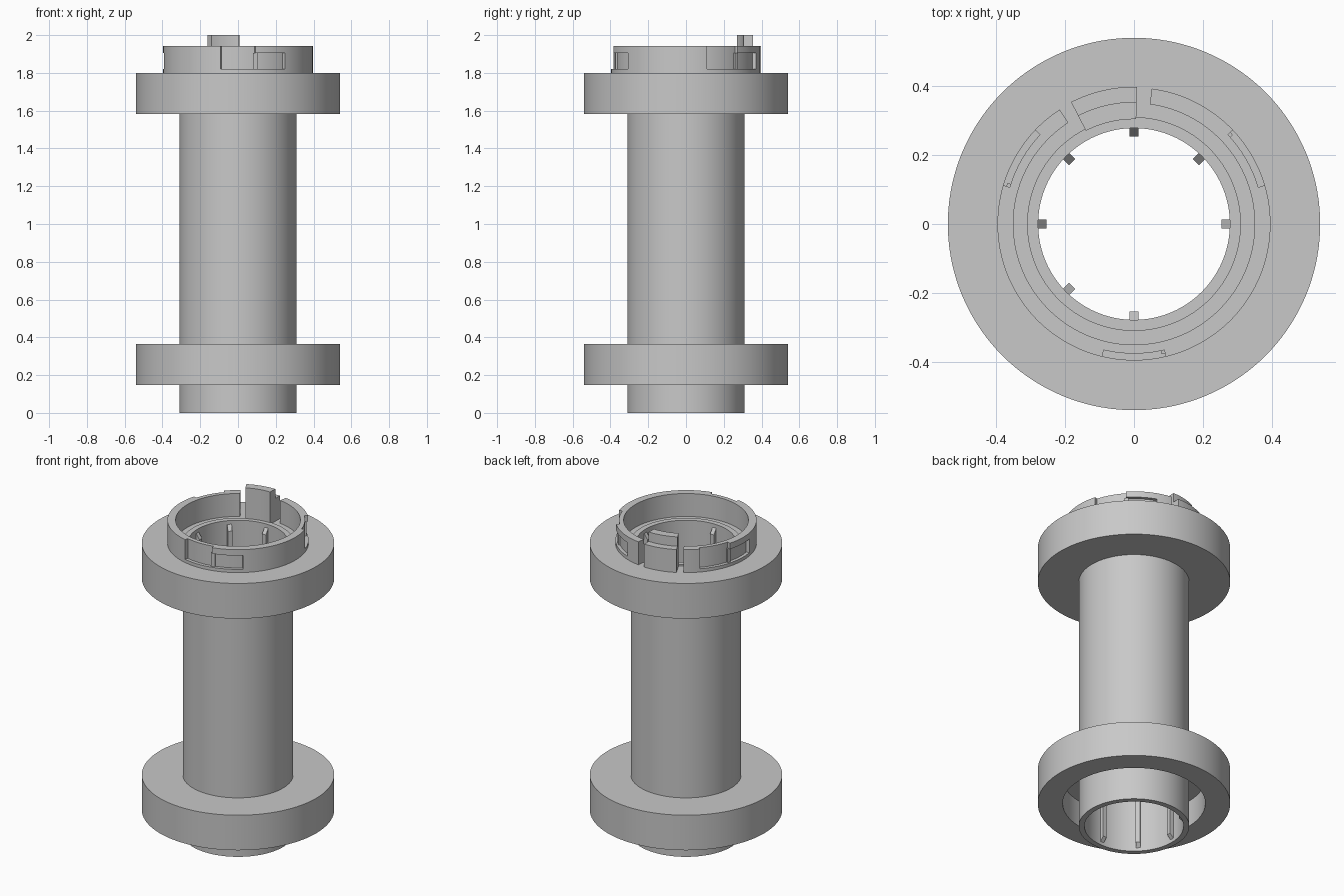
import bpy, bmesh, math

if "Cube" in bpy.data.objects:
    bpy.data.objects.remove(bpy.data.objects["Cube"])

grey = bpy.data.materials.new("light grey plastic")
grey.diffuse_color = (0.58, 0.58, 0.58, 1)
grey.use_nodes = True
grey.node_tree.nodes["Principled BSDF"].inputs["Base Color"].default_value = grey.diffuse_color


def finish(name, bm, smooth=True):
    """Turn a bmesh into a shaded grey object."""
    bmesh.ops.recalc_face_normals(bm, faces=bm.faces)
    me = bpy.data.meshes.new(name)
    bm.to_mesh(me)
    bm.free()
    me.materials.append(grey)
    ob = bpy.data.objects.new(name, me)
    bpy.context.collection.objects.link(ob)
    if smooth:
        shade(ob)
    return ob


def shade(ob):
    bpy.ops.object.select_all(action='DESELECT')
    ob.select_set(True)
    bpy.context.view_layer.objects.active = ob
    bpy.ops.object.shade_smooth_by_angle(angle=math.radians(30))


def lathe(name, profile, a0=0, a1=360):
    """Sweep a closed (radius, z) profile between two angles in degrees."""
    full = a1 - a0 >= 360
    n = max(2, math.ceil((a1 - a0) / 2.5))
    bm = bmesh.new()
    rings = []
    for i in range(n if full else n + 1):
        a = math.radians(a0 + (a1 - a0) * i / n)
        rings.append([bm.verts.new((r * math.cos(a), r * math.sin(a), z))
                      for r, z in profile])
    m = len(profile)
    for i in range(n):
        p, q = rings[i], rings[(i + 1) % len(rings)]
        for j in range(m):
            k = (j + 1) % m
            bm.faces.new((p[j], p[k], q[k], q[j]))
    if not full:
        bm.faces.new(rings[0])
        bm.faces.new(rings[-1])
    return finish(name, bm)


def box_profile(r0, r1, z0, z1):
    return [(r0, z0), (r1, z0), (r1, z1), (r0, z1)]


# Hollow tube with two flanges; the lower flange has a socket underneath
lathe("spool_body", [
    (0.278, 0), (0.31, 0), (0.31, 0.31), (0.40, 0.31), (0.40, 0.148),
    (0.54, 0.148), (0.54, 0.365), (0.31, 0.365), (0.31, 1.582),
    (0.54, 1.582), (0.54, 1.80), (0.31, 1.80), (0.31, 1.81), (0.278, 1.81)])

# Coupling collar, open at the back for the tab
collar = lathe("coupling_collar", box_profile(0.35, 0.396, 1.795, 1.942), 123, 442.5)

# Three L-shaped bayonet slots cut into the collar's outside
for c in (30, 150, 270):
    for a0, a1, top in ((c - 13.5, c + 13.5, 1.96), (c + 10, c + 39, 1.905)):
        cutter = lathe("slot_cutter", box_profile(0.376, 0.42, 1.82, top), a0, a1)
        cutter.hide_render = True
        mod = collar.modifiers.new("slot", 'BOOLEAN')
        mod.operation = 'DIFFERENCE'
        mod.solver = 'EXACT'
        mod.object = cutter
        bpy.context.view_layer.objects.active = collar
        bpy.ops.object.modifier_apply(modifier=mod.name)
        bpy.data.objects.remove(cutter)
    # Small locking ridge at the mouth of each channel
    lathe("slot_ridge", box_profile(0.374, 0.386, 1.819, 1.906), c + 12, c + 15.5)
shade(collar)

# Stepped locating tab: tall inside, collar height outside
lathe("locating_tab", [
    (0.304, 1.795), (0.398, 1.795), (0.398, 1.942), (0.354, 1.942),
    (0.354, 2.0), (0.304, 2.0)], 88.8, 117.3)

# Ribs down the bore with sloping ends
for deg in (0, 45, 90, 135, 180, 225, 270):
    a = math.radians(deg)
    ca, sa = math.cos(a), math.sin(a)
    bm = bmesh.new()
    sides = []
    for w in (-0.0125, 0.0125):
        sides.append([bm.verts.new((r * ca - w * sa, r * sa + w * ca, z))
                      for r, z in ((0.284, 0.015), (0.254, 0.045),
                                   (0.254, 1.755), (0.284, 1.795))])
    bm.faces.new(sides[0])
    bm.faces.new(sides[1])
    for j in range(4):
        k = (j + 1) % 4
        bm.faces.new((sides[0][j], sides[0][k], sides[1][k], sides[1][j]))
    finish("bore_rib", bm, smooth=False)
